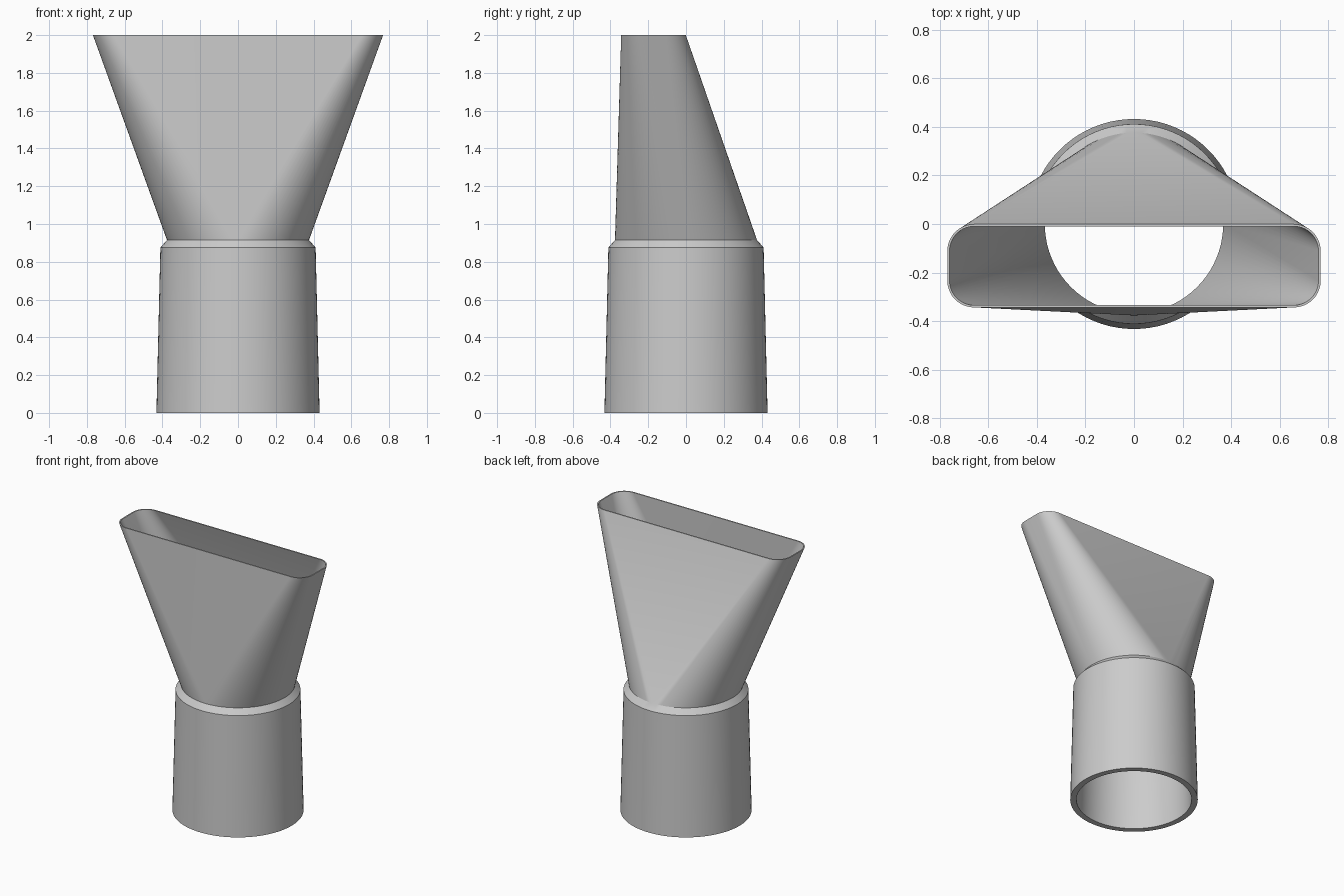
import bpy, bmesh, math

if "Cube" in bpy.data.objects:
    bpy.data.objects.remove(bpy.data.objects["Cube"])

N = 20  # segments per quarter turn
grey = bpy.data.materials.new("grey plastic")
grey.diffuse_color = (0.6, 0.6, 0.6, 1)
grey.use_nodes = True
grey.node_tree.nodes["Principled BSDF"].inputs["Base Color"].default_value = grey.diffuse_color


def rounded_loop(hx, y0, y1, r, z):
    """Rounded rectangle (or circle when fully rounded), four quarter arcs."""
    pts = []
    for q in range(4):
        cx = (hx - r) * (1 if q in (0, 3) else -1)
        cy = y1 - r if q in (0, 1) else y0 + r
        for i in range(N + 1):
            a = math.pi / 2 * (q + i / N)
            pts.append((cx + r * math.cos(a), cy + r * math.sin(a), z))
    return pts


def circle(r, z):
    return rounded_loop(r, -r, r, r, z)


def skin(name, loops):
    """Closed wall through a ring of loops, last joined back to the first."""
    bm = bmesh.new()
    rings = [[bm.verts.new(p) for p in loop] for loop in loops]
    n = len(rings[0])
    for k, a in enumerate(rings):
        b = rings[(k + 1) % len(rings)]
        for i in range(n):
            j = (i + 1) % n
            bm.faces.new((a[i], a[j], b[j], b[i]))
    bmesh.ops.remove_doubles(bm, verts=bm.verts, dist=1e-5)
    bmesh.ops.recalc_face_normals(bm, faces=bm.faces)
    me = bpy.data.meshes.new(name)
    bm.to_mesh(me)
    bm.free()
    me.materials.append(grey)
    ob = bpy.data.objects.new(name, me)
    bpy.context.collection.objects.link(ob)
    bpy.context.view_layer.objects.active = ob
    ob.select_set(True)
    bpy.ops.object.shade_smooth_by_angle(angle=math.radians(25))
    ob.select_set(False)


# One hollow wall: tapered collar, chamfer, flared mouth, then back down inside
skin("nozzle", [
    circle(0.432, 0), circle(0.411, 0.875), circle(0.376, 0.915),
    rounded_loop(0.768, -0.343, -0.001, 0.11, 2),
    rounded_loop(0.759, -0.334, -0.010, 0.101, 2),
    circle(0.367, 0.915), circle(0.39, 0),
])
